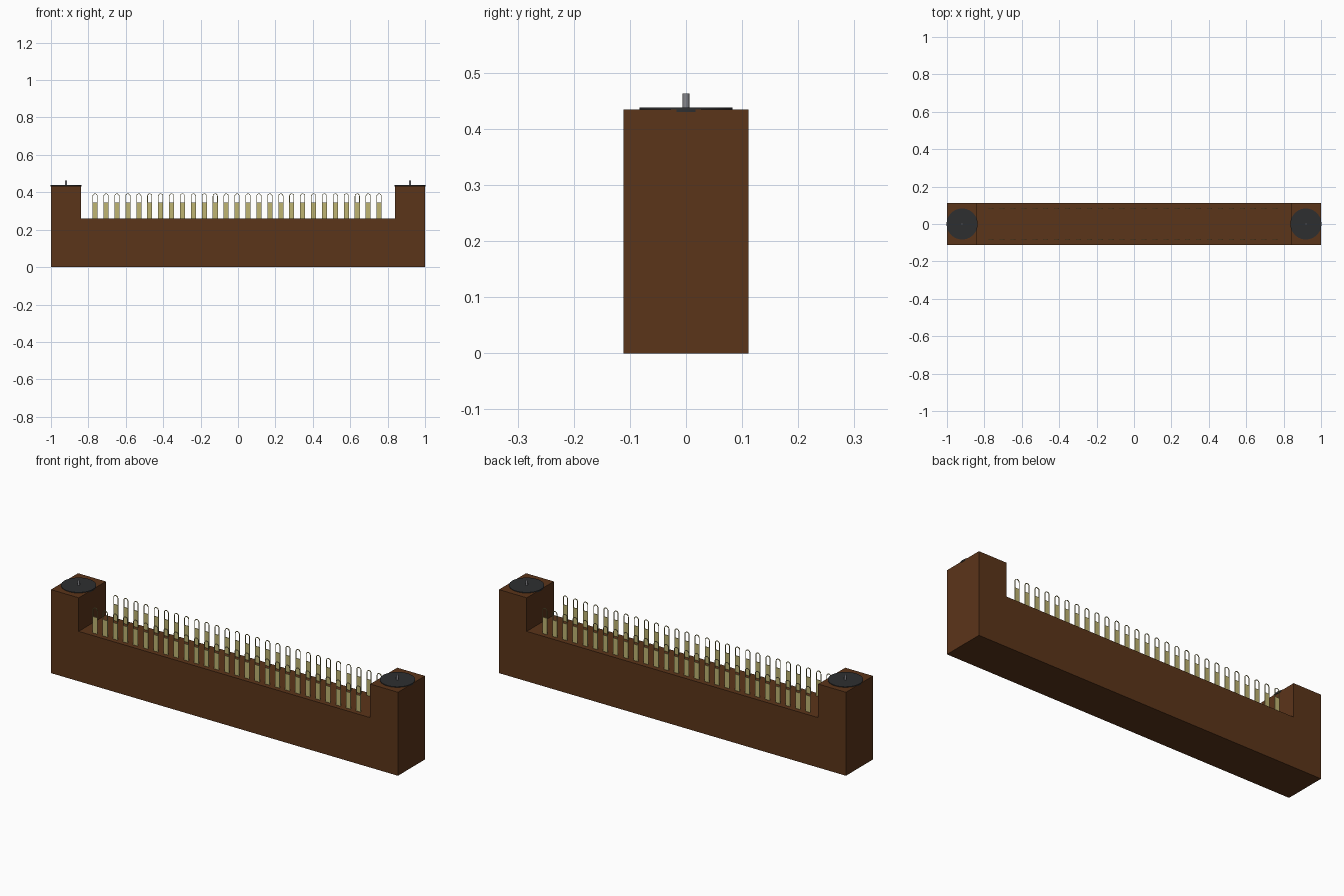
import bpy, bmesh, math

if "Cube" in bpy.data.objects:
    bpy.data.objects.remove(bpy.data.objects["Cube"])


def material(name, rgb):
    m = bpy.data.materials.new(name)
    m.diffuse_color = (*rgb, 1)
    m.use_nodes = True
    m.node_tree.nodes["Principled BSDF"].inputs["Base Color"].default_value = m.diffuse_color
    return m


BROWN = material("brown_plastic", (0.105, 0.035, 0.010))
BRASS = material("brass", (0.52, 0.46, 0.17))
DARK = material("dark_metal", (0.027, 0.028, 0.030))
STEEL = material("steel", (0.24, 0.24, 0.26))


def add_object(name, bm, mat):
    bmesh.ops.recalc_face_normals(bm, faces=bm.faces)
    me = bpy.data.meshes.new(name)
    bm.to_mesh(me)
    bm.free()
    me.materials.append(mat)
    ob = bpy.data.objects.new(name, me)
    bpy.context.collection.objects.link(ob)
    return ob


def extrude_xz(bm, points, y, depth):
    """Prism from an xz outline, centred on y."""
    face = bm.faces.new([bm.verts.new((x, y - depth / 2, z)) for x, z in points])
    geom = bmesh.ops.extrude_face_region(bm, geom=[face])["geom"]
    verts = [g for g in geom if isinstance(g, bmesh.types.BMVert)]
    bmesh.ops.translate(bm, verts=verts, vec=(0, depth, 0))


def cylinder(name, x, radius, z0, z1, sides, mat):
    bpy.ops.mesh.primitive_cylinder_add(vertices=sides, radius=radius, depth=z1 - z0,
                                        location=(x, 0, (z0 + z1) / 2))
    ob = bpy.context.object
    ob.name = name
    ob.data.materials.append(mat)
    bpy.ops.object.shade_smooth_by_angle()


# Housing: long bar with a raised block at each end
bm = bmesh.new()
extrude_xz(bm, [(-1, 0), (1, 0), (1, 0.435), (0.84, 0.435), (0.84, 0.26),
                (-0.84, 0.26), (-0.84, 0.435), (-1, 0.435)], 0, 0.223)
add_object("housing", bm, BROWN)

# Washer disc and small stud on each end block
for side, x in (("left", -0.919), ("right", 0.919)):
    cylinder(side + "_washer", x, 0.083, 0.43, 0.438, 48, DARK)
    cylinder(side + "_stud", x, 0.006, 0.43, 0.463, 16, STEEL)

# Two rows of flat contacts, each ending in a thin eyelet
COUNT, PITCH, FIRST = 27, 0.0584, -0.764
HALF, RIM, THICK = 0.0135, 0.003, 0.003
BASE, SHOULDER, ARCH = 0.25, 0.345, 0.380


def arch(x, r):
    pts = [(x + r, SHOULDER)]
    pts += [(x + r * math.cos(math.pi * i / 10), ARCH + r * math.sin(math.pi * i / 10))
            for i in range(11)]
    return pts + [(x - r, SHOULDER)]


for row, y in (("front", -0.085), ("back", 0.085)):
    bm = bmesh.new()
    for i in range(COUNT):
        x = FIRST + i * PITCH
        extrude_xz(bm, [(x - HALF, BASE), (x + HALF, BASE),
                        (x + HALF, SHOULDER), (x - HALF, SHOULDER)], y, THICK)
        extrude_xz(bm, arch(x, HALF) + arch(x, HALF - RIM)[::-1], y, THICK)
    add_object(row + "_contacts", bm, BRASS)
